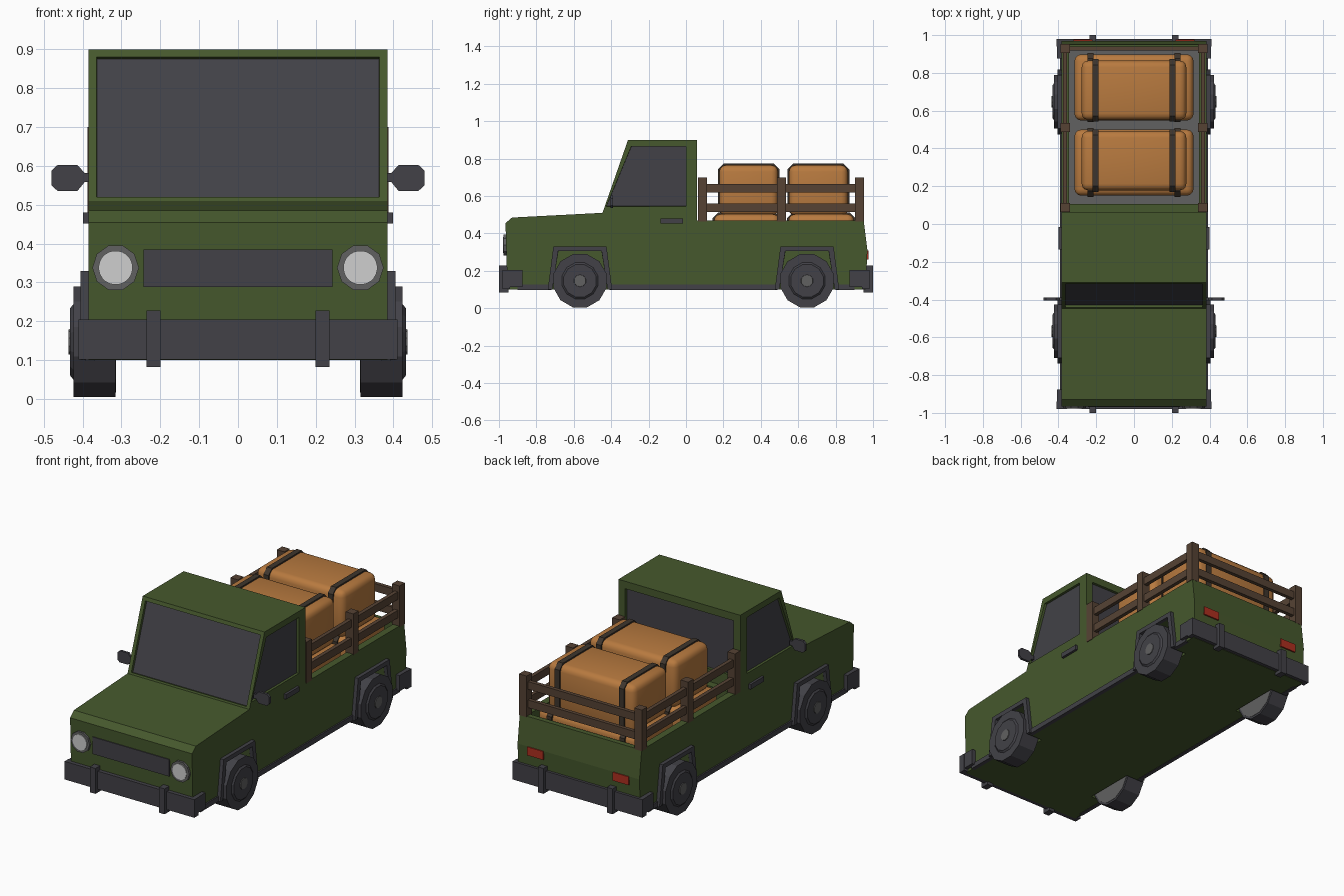
import bpy, bmesh, math
from mathutils import Matrix, Vector

if "Cube" in bpy.data.objects:
    bpy.data.objects.remove(bpy.data.objects["Cube"])


def mat(name, r, g, b):
    m = bpy.data.materials.new(name)
    m.diffuse_color = (r, g, b, 1)
    m.use_nodes = True
    m.node_tree.nodes["Principled BSDF"].inputs["Base Color"].default_value = m.diffuse_color
    return m


GREEN = mat("green paint", .061, .098, .026)
DARK = mat("dark trim", .054, .053, .063)
BROWN = mat("brown wood", .092, .055, .034)
ORANGE = mat("orange canvas", .48, .195, .05)
STRAP = mat("strap", .048, .036, .026)
LENS = mat("lamp glass", .62, .62, .62)
GREY = mat("mid grey", .12, .12, .12)
RED = mat("red lamp", .42, .028, .014)


def finish(name, bm, *mats):
    bmesh.ops.recalc_face_normals(bm, faces=bm.faces)
    me = bpy.data.meshes.new(name)
    bm.to_mesh(me)
    bm.free()
    for m in mats:
        me.materials.append(m)
    ob = bpy.data.objects.new(name, me)
    bpy.context.collection.objects.link(ob)
    return ob


def add_prism(bm, prof, x0, x1):
    """Extrude a (y, z) outline from x0 to x1."""
    f = bm.faces.new([bm.verts.new((x0, y, z)) for y, z in prof])
    r = bmesh.ops.extrude_face_region(bm, geom=[f])
    vs = [v for v in r["geom"] if isinstance(v, bmesh.types.BMVert)]
    bmesh.ops.translate(bm, verts=vs, vec=(x1 - x0, 0, 0))


def prism(name, prof, x0, x1, *mats):
    bm = bmesh.new()
    add_prism(bm, prof, x0, x1)
    return finish(name, bm, *mats)


def rect(y0, y1, z0, z1):
    return [(y0, z0), (y1, z0), (y1, z1), (y0, z1)]


def box(name, x0, x1, y0, y1, z0, z1, m, bevel=0, seg=2):
    ob = prism(name, rect(y0, y1, z0, z1), x0, x1, m)
    if bevel:
        b = ob.modifiers.new("round", "BEVEL")
        b.width, b.segments = bevel, seg
    return ob


def disc(name, axis, c, r0, r1, depth, n, m):
    """Cylinder along an axis; r0 at the back, r1 at the axis end."""
    bm = bmesh.new()
    bmesh.ops.create_cone(bm, cap_ends=True, segments=n, radius1=r0, radius2=r1, depth=depth)
    rot = Vector((0, 0, 1)).rotation_difference(Vector(axis)).to_matrix().to_4x4()
    bm.transform(Matrix.Translation(c) @ rot @ Matrix.Rotation(math.pi / n, 4, "Z"))
    return finish(name, bm, m)


W = .385
AXLES = (-.567, .647)


def arch(yc, a, b, top):
    return [(yc - a, .09), (yc - b, top), (yc + b, top), (yc + a, .09)]


# Lower body, with bed and wheel wells cut out
body = prism("body", [(-.955, .1), (-.965, .455), (-.93, .485), (-.45, .51), (.06, .51),
                      (.06, .47), (.95, .47), (.97, .31), (.96, .1)], -W, W, GREEN)
bm = bmesh.new()
add_prism(bm, rect(.105, .92, .315, .6), -.345, .345)
for yc in AXLES:
    for s in (1, -1):
        add_prism(bm, arch(yc, .15, .115, .305), s * .3, s * .5)
cutter = finish("body_cutter", bm, GREEN)
cutter.hide_render = True
cutter.hide_set(True)
bo = body.modifiers.new("cut", "BOOLEAN")
bo.operation, bo.solver, bo.object = "DIFFERENCE", "EXACT", cutter
box("bed_floor", -.343, .343, .107, .918, .314, .32, GREY)

# Cab with recessed windows
bm = bmesh.new()
add_prism(bm, [(-.45, .5), (-.31, .9), (.06, .9), (.06, .5)], -W, W)
bmesh.ops.recalc_face_normals(bm, faces=bm.faces)
for f in [f for f in bm.faces if abs(f.normal.z) < .6]:
    side, back = abs(f.normal.x) > .9, f.normal.y > .9
    n = f.normal.copy()
    bmesh.ops.inset_individual(bm, faces=[f], thickness=.06 if back else .03, depth=0)
    for v in f.verts:
        if side and v.co.y > 0:
            v.co.y = 0
        if side:
            v.co.z = .545 if v.co.z < .7 else .865
    r = bmesh.ops.inset_individual(bm, faces=[f], thickness=.001, depth=-.014)
    f.material_index = 1
finish("cab", bm, GREEN, DARK)

# Grille and headlamps
box("grille", -.243, .243, -.968, -.95, .288, .385, DARK)
for s in (1, -1):
    disc("lamp_ring", (0, -1, 0), (s * .315, -.963, .338), .06, .06, .024, 10, GREY)
    disc("headlamp", (0, -1, 0), (s * .315, -.966, .338), .044, .044, .026, 24, LENS)
    x0, x1 = sorted((s * .22, s * .32))
    box("tail_lamp", x0, x1, .955, .976, .262, .31, RED)

# Bumpers with wrapped ends and upright guards
for s in (1, -1):
    y0, y1 = sorted((s * .94, s * .98))
    box("bumper", -.41, .41, y0, y1, .102, .205, DARK)
    for t in (1, -1):
        y0, y1 = sorted((s * .875, s * .975))
        x0, x1 = sorted((t * .375, t * .408))
        box("bumper_end", x0, x1, y0, y1, .115, .205, DARK)
        y0, y1 = sorted((s * .95, s * 1.0))
        box("bumper_guard", t * .218 - .018, t * .218 + .018, y0, y1, .083, .228, DARK)

for s in (1, -1):
    # Sills
    for y0, y1 in ((-.9, -.72), (-.41, .49), (.80, .9)):
        x0, x1 = sorted((s * .37, s * .393))
        box("sill", x0, x1, y0, y1, .098, .127, DARK)
    for yc in AXLES:
        # Fender flare
        out = [(yc - .172, .1), (yc - .142, .33), (yc + .142, .33), (yc + .172, .1)]
        inn = [(yc + .148, .1), (yc + .116, .305), (yc - .116, .305), (yc - .148, .1)]
        prism("fender_flare", out + inn, s * .37, s * .406, DARK)
        # Wheel: tyre, inner face, rim and hub
        ax = (s, 0, 0)
        disc("tyre", ax, (s * .37, yc, .147), .147, .147, .108, 12, DARK)
        disc("tyre_inner_face", ax, (s * .316, yc, .147), .135, .135, .004, 12, GREY)
        disc("rim", ax, (s * .426, yc, .147), .105, .09, .012, 12, DARK)
        disc("hub", ax, (s * .428, yc, .147), .036, .032, .016, 10, GREY)
    # Mirror
    bm = bmesh.new()
    pts = [(.38, .558), (.395, .558), (.413, .536), (.465, .536), (.48, .55),
           (.48, .588), (.465, .602), (.413, .602), (.395, .582), (.38, .582)]
    f = bm.faces.new([bm.verts.new((s * x, -.404, z)) for x, z in pts])
    r = bmesh.ops.extrude_face_region(bm, geom=[f])
    bmesh.ops.translate(bm, vec=(0, .014, 0),
                        verts=[v for v in r["geom"] if isinstance(v, bmesh.types.BMVert)])
    finish("side_mirror", bm, DARK)
    # Door handle
    x0, x1 = sorted((s * .38, s * .399))
    box("door_handle", x0, x1, -.135, -.015, .452, .48, DARK)
    # Side fence
    x0, x1 = sorted((s * .34, s * .388))
    for y in (.088, .51, .928):
        box("fence_post", x0, x1, y - .024, y + .024, .465, .7, BROWN)
    x0, x1 = sorted((s * .355, s * .377))
    for z in (.515, .62):
        box("fence_rail", x0, x1, .09, .93, z, z + .044, BROWN)
for z in (.515, .62):
    box("rear_fence_rail", -.36, .36, .918, .94, z, z + .044, BROWN)


# Strapped bundles in two layers
def bundle(hx, y0, y1, z0, z1, sx):
    ob = box("cargo_bundle", -hx, hx, y0, y1, z0, z1, ORANGE, .035, 3)
    bpy.context.view_layer.objects.active = ob
    ob.select_set(True)
    bpy.ops.object.modifier_apply(modifier="round")
    bpy.ops.object.shade_smooth_by_angle(angle=math.radians(40))
    ob.select_set(False)
    a, b, c, d, k = y0 - .008, y1 + .008, z0, z1 + .008, .03
    prof = [(a, c + k), (a + k, c), (b - k, c), (b, c + k), (b, d - k), (b - k, d), (a + k, d), (a, d - k)]
    for s in (1, -1):
        prism("cargo_strap", prof, s * sx - .016, s * sx + .016, STRAP)


for y in (.335, .708):
    lo = -.01 if y < .5 else .015
    bundle(.315, y + lo - .175, y + lo + .175, .318, .503, .23)
    bundle(.277, y - .157, y + .157, .495, .765, .203)
